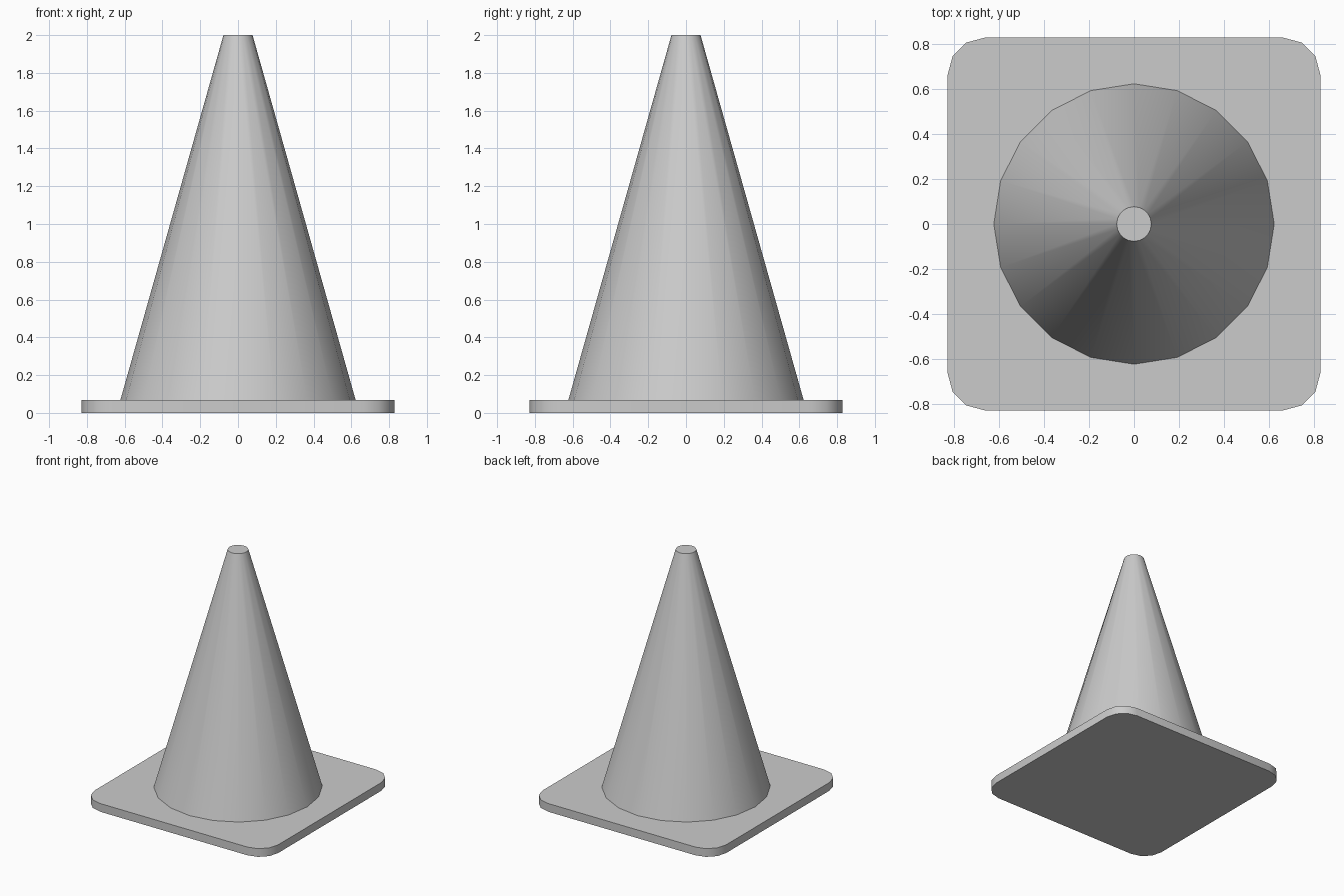
import bpy
import bmesh
import math

if "Cube" in bpy.data.objects:
    bpy.data.objects.remove(bpy.data.objects["Cube"])

HALF, THICK, CORNER = 0.828, 0.067, 0.165


def shade(obj):
    bpy.ops.object.select_all(action='DESELECT')
    obj.select_set(True)
    bpy.context.view_layer.objects.active = obj
    bpy.ops.object.shade_smooth_by_angle(angle=math.radians(40))


# square base plate with three-segment rounded corners
bpy.ops.mesh.primitive_cube_add(size=1, location=(0, 0, THICK / 2))
base = bpy.context.object
base.name = "base_plate"
bm = bmesh.new()
bm.from_mesh(base.data)
bmesh.ops.scale(bm, vec=(2 * HALF, 2 * HALF, THICK), verts=bm.verts)
upright = [e for e in bm.edges
           if abs(e.verts[0].co.z - e.verts[1].co.z) > THICK / 2]
bmesh.ops.bevel(bm, geom=upright, offset=CORNER, segments=3,
                profile=0.5, affect='EDGES')
bm.to_mesh(base.data)
bm.free()
shade(base)

# tapered twenty-sided cone with a flat tip
bpy.ops.mesh.primitive_cone_add(vertices=20, radius1=0.623, radius2=0.077,
                                depth=2 - THICK,
                                location=(0, 0, (2 + THICK) / 2))
cone = bpy.context.object
cone.name = "cone_body"
shade(cone)
